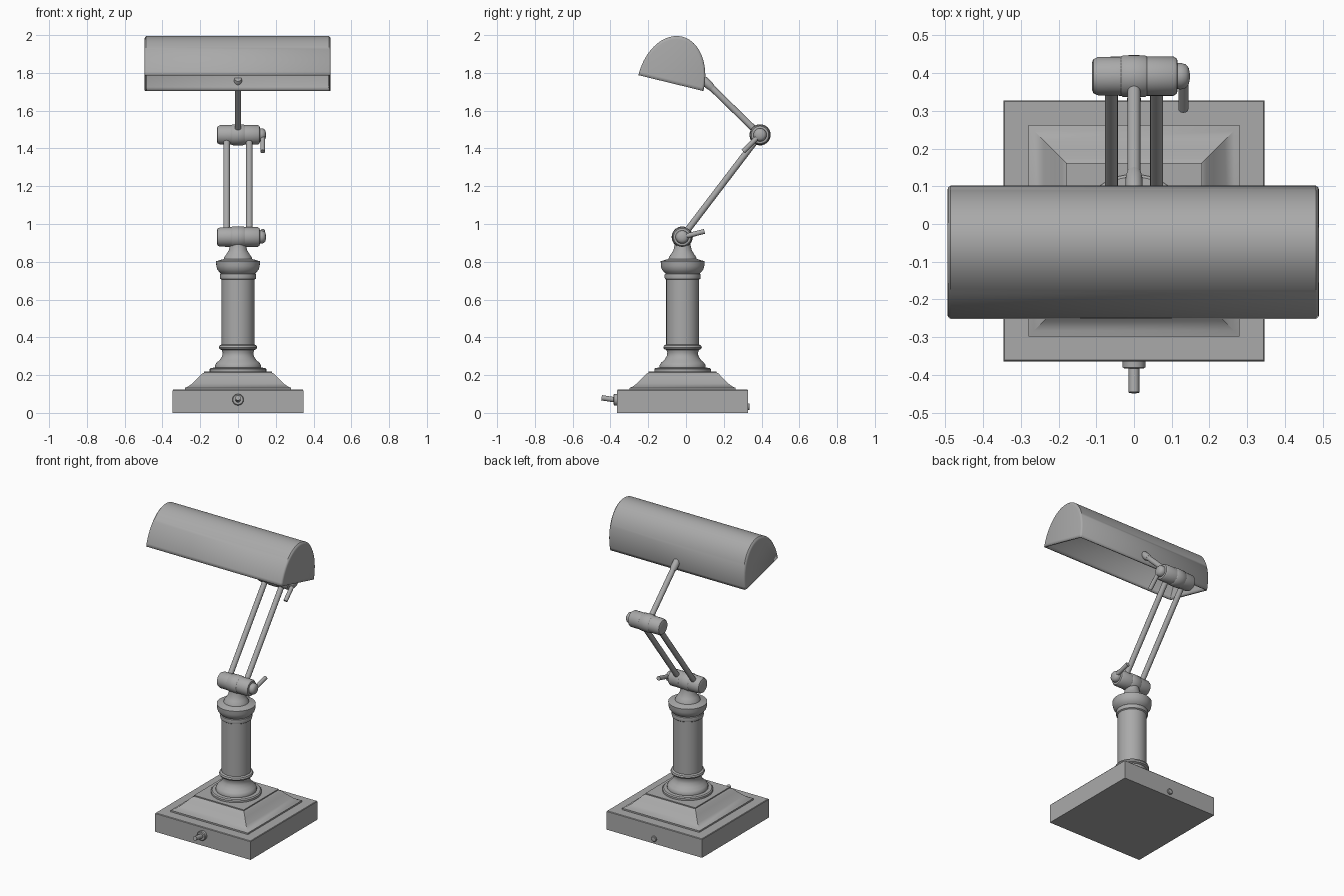
import bpy
import bmesh
from math import pi, cos, sin, radians
from mathutils import Vector

old = bpy.data.objects.get("Cube")
if old:
    bpy.data.objects.remove(old, do_unlink=True)

GREY = (0.4, 0.4, 0.4, 1)
metal = bpy.data.materials.new("grey_metal")
metal.use_nodes = True
metal.diffuse_color = GREY
bsdf = next(n for n in metal.node_tree.nodes if n.type == "BSDF_PRINCIPLED")
bsdf.inputs["Base Color"].default_value = GREY
bsdf.inputs["Roughness"].default_value = 0.6

CY = -0.018                              # depth of the base and column axis
LOW = Vector((0, -0.02, 0.931))          # lower joint centre
HIGH = Vector((0, 0.392, 1.472))         # upper joint centre
X, Y, Z = Vector((1, 0, 0)), Vector((0, 1, 0)), Vector((0, 0, 1))


def finish(name, bm, angle=35):
    bmesh.ops.recalc_face_normals(bm, faces=bm.faces)
    mesh = bpy.data.meshes.new(name)
    bm.to_mesh(mesh)
    bm.free()
    mesh.materials.append(metal)
    ob = bpy.data.objects.new(name, mesh)
    bpy.context.collection.objects.link(ob)
    bpy.ops.object.select_all(action="DESELECT")
    ob.select_set(True)
    bpy.context.view_layer.objects.active = ob
    bpy.ops.object.shade_smooth_by_angle(angle=radians(angle))
    return ob


def skin(bm, loops, closed=True):
    """Join successive point loops with quads and cap both ends."""
    rings = [[bm.verts.new(p) for p in loop] for loop in loops]
    n = len(rings[0])
    for a, b in zip(rings, rings[1:]):
        for i in range(n if closed else n - 1):
            j = (i + 1) % n
            bm.faces.new((a[i], a[j], b[j], b[i]))
    bm.faces.new(rings[0])
    bm.faces.new(rings[-1])


def lathe(name, profile, origin, axis=Z, sides=32):
    """Turn (radius, distance) pairs around an axis."""
    bm = bmesh.new()
    q = axis.to_track_quat("Z", "Y")
    angles = [2 * pi * i / sides for i in range(sides)]
    skin(bm, [[Vector(origin) + q @ Vector((r * cos(a), r * sin(a), h))
               for a in angles] for r, h in profile])
    return finish(name, bm)


def rod(name, start, end, r, sides=20):
    start, end = Vector(start), Vector(end)
    d = end - start
    return lathe(name, [(r, 0), (r, d.length)], start, d.normalized(), sides)


def square_stack(name, profile):
    """Stack squares given as (half width, height)."""
    bm = bmesh.new()
    skin(bm, [[(sx * h, CY + sy * h, z)
               for sx, sy in ((-1, -1), (1, -1), (1, 1), (-1, 1))]
              for h, z in profile])
    return finish(name, bm)


# Base block and the coved plinth on it
square_stack("base", [(0.346, 0), (0.346, 0.119), (0.343, 0.123)])
square_stack("plinth", [(0.28, 0.12), (0.28, 0.133), (0.265, 0.139),
                        (0.24, 0.157), (0.21, 0.187), (0.192, 0.207),
                        (0.18, 0.213), (0.18, 0.22)])

# Turned column
lathe("column", [
    (0.15, 0.215), (0.15, 0.232), (0.143, 0.238), (0.122, 0.24),
    (0.122, 0.252), (0.114, 0.265), (0.097, 0.28), (0.084, 0.3),
    (0.081, 0.318), (0.086, 0.333), (0.098, 0.338), (0.102, 0.347),
    (0.098, 0.357), (0.087, 0.362), (0.087, 0.705), (0.094, 0.71),
    (0.096, 0.722), (0.094, 0.735), (0.09, 0.738), (0.1, 0.747),
    (0.11, 0.76), (0.115, 0.778), (0.116, 0.803), (0.105, 0.806),
    (0.075, 0.815), (0.071, 0.827), (0.06, 0.842), (0.048, 0.862),
    (0.042, 0.89), (0.04, 0.91)], (0, CY, 0), sides=48)

# Front switch and rear button
lathe("switch_collar", [(0.03, 0), (0.03, 0.016), (0.026, 0.019)],
      (0, -0.364, 0.07), -Y)
rod("switch_lever", (0, -0.375, 0.069), (0, -0.447, 0.08), 0.014)
lathe("rear_button", [(0.018, 0), (0.018, 0.007), (0.014, 0.01)],
      (0, 0.327, 0.033), Y)

# Swivel joints, each with a side knob and a small lever
JOINT = [(0.034, -0.112), (0.045, -0.108), (0.051, -0.095), (0.052, -0.034),
         (0.055, -0.03), (0.056, 0), (0.055, 0.03), (0.052, 0.034),
         (0.052, 0.105), (0.046, 0.114), (0.036, 0.116)]
KNOB = [(0.034, 0.11), (0.035, 0.125), (0.031, 0.138),
        (0.022, 0.145), (0.008, 0.148)]
for label, centre, reach in (("lower", LOW, Vector((0, 0.118, 0.03))),
                             ("upper", HIGH, Vector((0, -0.088, -0.088)))):
    lathe(label + "_joint", JOINT, centre, X)
    lathe(label + "_knob", KNOB, centre, X)
    start = centre + X * 0.131
    rod(label + "_lever", start, start + reach, 0.013)

# Twin lower arms and the single upper arm with its swivel sleeve
for side, x in (("left", 0.06), ("right", -0.06)):
    rod(side + "_arm", LOW + X * x, HIGH + X * x, 0.017)
mount = Vector((0, 0.088, 1.768))
rod("upper_arm", HIGH, mount, 0.017)
out = (HIGH - mount).normalized()
lathe("shade_swivel", [(0.018, 0), (0.022, 0.01), (0.022, 0.05),
                       (0.018, 0.07)], mount, out)

# Half-elliptical trough shade, open below, with slightly domed ends
centre = Vector((-0.002, -0.08, 1.746))
chord = Vector((0, 0.172, -0.042))
rise = Vector((0, 0.06, 0.2455))
STEPS = 40
ends = [(0.493, 0.93), (0.491, 0.97), (0.484, 1)]
stations = [(-x, s) for x, s in ends] + [(x, s) for x, s in reversed(ends)]
bm = bmesh.new()
skin(bm, [[centre + X * x + s * (chord * cos(pi * i / STEPS)
                                 + rise * sin(pi * i / STEPS))
           for i in range(STEPS + 1)] for x, s in stations], closed=False)
shade = finish("shade", bm, 40)
shell = shade.modifiers.new("thickness", "SOLIDIFY")
shell.thickness = 0.01
shell.offset = -1
